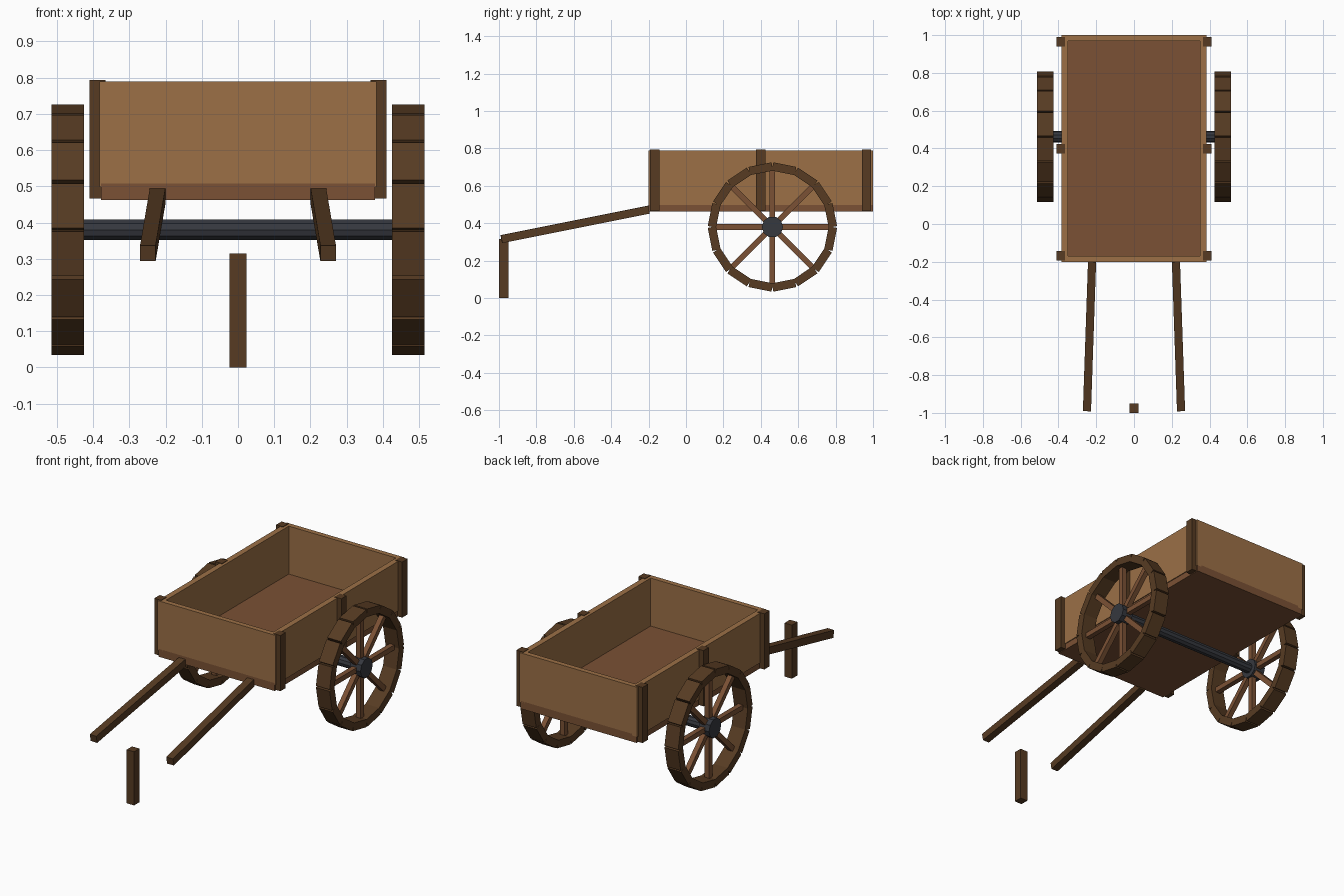
import bpy, bmesh, math
from mathutils import Matrix, Vector

if "Cube" in bpy.data.objects:
    bpy.data.objects.remove(bpy.data.objects["Cube"])


def material(name, rgb):
    m = bpy.data.materials.new(name)
    m.diffuse_color = [((c + 0.055) / 1.055) ** 2.4 for c in rgb] + [1]
    m.use_nodes = True
    m.node_tree.nodes["Principled BSDF"].inputs["Base Color"].default_value = m.diffuse_color
    return m


PLANK = material("light plank wood", (0.61, 0.44, 0.275))
FLOOR = material("mid brown wood", (0.48, 0.318, 0.205))
DARK = material("dark wood", (0.34, 0.232, 0.135))
IRON = material("dark iron", (0.21, 0.22, 0.245))


def finish(name, bm, mat):
    bmesh.ops.recalc_face_normals(bm, faces=bm.faces)
    me = bpy.data.meshes.new(name)
    bm.to_mesh(me)
    bm.free()
    me.materials.append(mat)
    ob = bpy.data.objects.new(name, me)
    bpy.context.collection.objects.link(ob)
    return ob


def add_box(bm, center, size, rot=Matrix()):
    m = Matrix.Translation(center) @ rot @ Matrix.Diagonal((*size, 1))
    bmesh.ops.create_cube(bm, size=1, matrix=m)


def box(name, lo, hi, mat):
    bm = bmesh.new()
    lo, hi = Vector(lo), Vector(hi)
    add_box(bm, (lo + hi) / 2, hi - lo)
    return finish(name, bm, mat)


def rod(name, x0, x1, r, sides, mat):
    # cylinder along x on the axle line
    bm = bmesh.new()
    m = Matrix.Translation(((x0 + x1) / 2, AY, AZ)) @ Matrix.Rotation(math.pi / 2, 4, 'Y')
    bmesh.ops.create_cone(bm, cap_ends=True, segments=sides, radius1=r, radius2=r,
                          depth=x1 - x0, matrix=m)
    return finish(name, bm, mat)


AY, AZ = 0.462, 0.38   # axle centre

# Cart bed
box("floor", (-0.378, -0.2, 0.462), (0.378, 1.0, 0.508), FLOOR)
box("front_wall", (-0.378, -0.2, 0.508), (0.378, -0.17, 0.79), PLANK)
box("back_wall", (-0.378, 0.97, 0.508), (0.378, 1.0, 0.79), PLANK)
box("axle_stop_leg", (-0.024, -1.0, 0), (0.024, -0.95, 0.315), DARK).name = "prop_leg"
rod("axle", -0.45, 0.45, 0.03, 10, IRON)

for s, side in ((-1, "left"), (1, "right")):
    # Side wall and its posts
    box(side + "_wall", (s * 0.349, -0.2, 0.498), (s * 0.383, 1.0, 0.79), PLANK)
    for i, y in enumerate((-0.167, 0.399, 0.965)):
        box(f"{side}_post_{i + 1}", (s * 0.366, y - 0.025, 0.466),
            (s * 0.41, y + 0.025, 0.793), DARK)

    # Pulling shaft, sloping down and outward
    a, b = Vector((s * 0.222, -0.198, 0.473)), Vector((s * 0.249, -0.987, 0.315))
    d = b - a
    bm = bmesh.new()
    add_box(bm, (a + b) / 2, (0.043, 0.043, d.length), d.to_track_quat('Z', 'Y').to_matrix().to_4x4())
    finish(side + "_shaft", bm, DARK)

    # Wheel: sixteen rim blocks, eight spokes, hub
    c = Vector((s * 0.47, AY, AZ))
    rim, spokes = bmesh.new(), bmesh.new()
    for i in range(16):
        rot = Matrix.Rotation((i + 0.5) * math.tau / 16, 4, 'X')
        add_box(rim, c + rot @ Vector((0, 0, 0.3175)), (0.089, 0.125, 0.045), rot)
    for i in range(8):
        rot = Matrix.Rotation(i * math.tau / 8, 4, 'X')
        add_box(spokes, c + rot @ Vector((0, 0, 0.165)), (0.03, 0.03, 0.28), rot)
    finish(side + "_wheel_rim", rim, DARK)
    finish(side + "_wheel_spokes", spokes, FLOOR)
    x = sorted((s * 0.443, s * 0.513))
    rod(side + "_hub", x[0], x[1], 0.057, 10, IRON)
